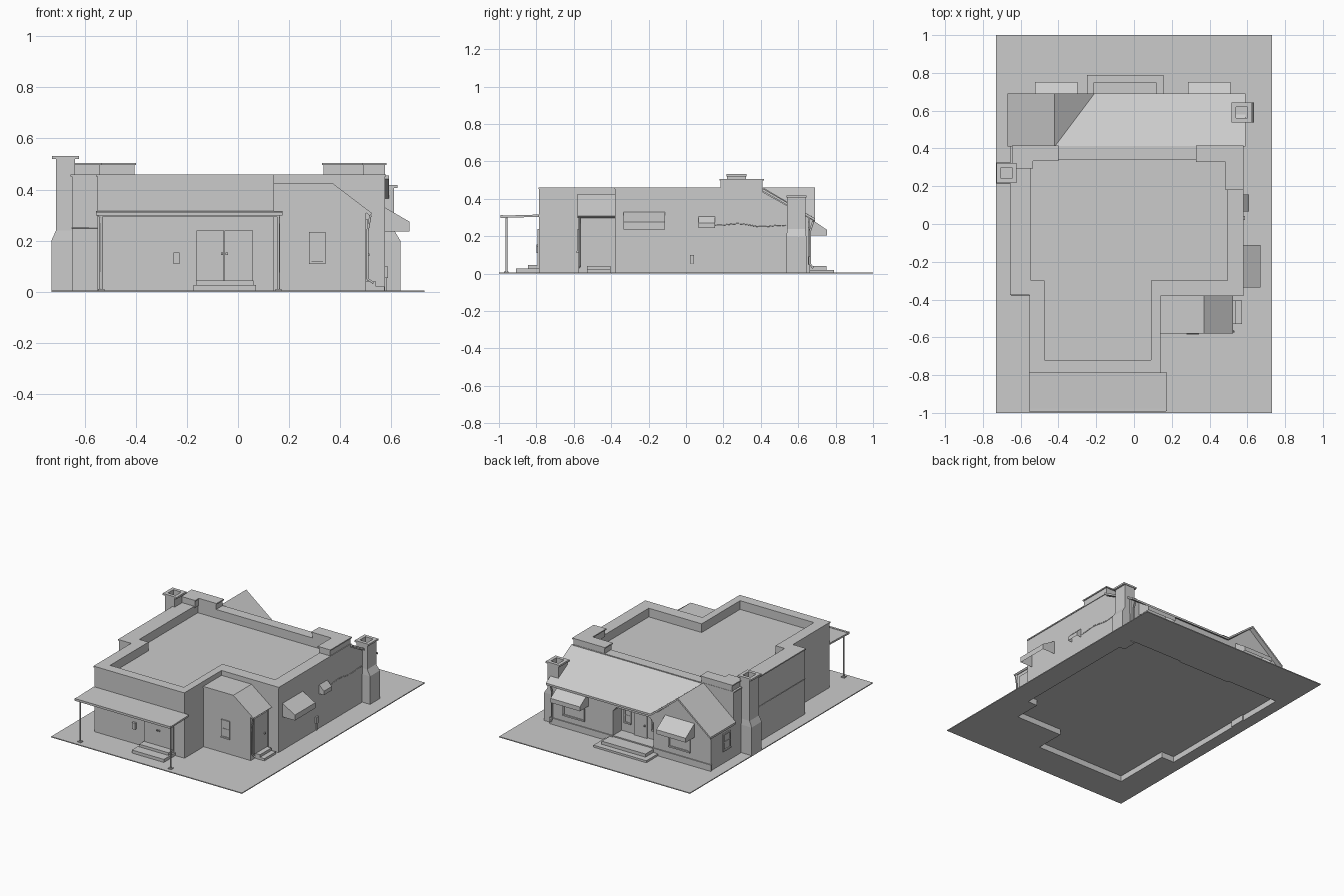
import bpy, bmesh, math

if "Cube" in bpy.data.objects:
    bpy.data.objects.remove(bpy.data.objects["Cube"])


def mesh(name, bm):
    bmesh.ops.recalc_face_normals(bm, faces=bm.faces)
    me = bpy.data.meshes.new(name)
    bm.to_mesh(me)
    bm.free()
    ob = bpy.data.objects.new(name, me)
    bpy.context.collection.objects.link(ob)
    return ob


# wall mappings: (along, outward, z) -> world
def wall(side, p):
    return {'right': lambda u, d, z: (p + d, u, z), 'left': lambda u, d, z: (p - d, u, z),
            'back': lambda u, d, z: (u, p + d, z), 'front': lambda u, d, z: (u, p - d, z)}[side]


UP = lambda a, b, t: (a, b, t)      # outline in xy
ALONG_X = lambda a, b, t: (t, a, b)  # profile in yz
ALONG_Y = lambda a, b, t: (a, t, b)  # profile in xz


def prism(name, pts, f, t0, t1, open_bottom=False):
    bm = bmesh.new()
    lo = [bm.verts.new(f(a, b, t0)) for a, b in pts]
    hi = [bm.verts.new(f(a, b, t1)) for a, b in pts]
    bm.faces.new(lo)
    bm.faces.new(hi)
    for i in range(len(pts)):
        j = (i + 1) % len(pts)
        bm.faces.new((lo[i], lo[j], hi[j], hi[i]))
    bmesh.ops.recalc_face_normals(bm, faces=bm.faces)
    if open_bottom:
        bmesh.ops.delete(bm, geom=[g for g in bm.faces if g.normal.z < -.9], context='FACES')
    return mesh(name, bm)


def boxes(name, items, f=UP):
    bm = bmesh.new()
    for a0, a1, b0, b1, z0, z1 in items:
        g = bmesh.ops.create_cube(bm, size=1)['verts']
        for v in g:
            v.co = f(a1 if v.co.x > 0 else a0, b1 if v.co.y > 0 else b0, z1 if v.co.z > 0 else z0)
    return mesh(name, bm)


def ring(name, outer, inner, z0, z1, bottom=False, zi=None):
    bm = bmesh.new()
    L = [[bm.verts.new((x, y, z)) for x, y in p] for p, z in
         ((outer, z0), (outer, z1), (inner, z1), (inner, z0 if zi is None else zi))]
    n = len(outer)
    for k in range(4 if bottom else 3):
        for i in range(n):
            j, A, B = (i + 1) % n, L[k], L[(k + 1) % 4]
            bm.faces.new((A[i], A[j], B[j], B[i]))
    return mesh(name, bm)


def slab(name, pts, th=.014):
    bm = bmesh.new()
    top = [bm.verts.new(p) for p in pts]
    low = [bm.verts.new((x, y, z - th)) for x, y, z in pts]
    bm.faces.new(top)
    bm.faces.new(low)
    for i in range(len(pts)):
        j = (i + 1) % len(pts)
        bm.faces.new((top[i], top[j], low[j], low[i]))
    return mesh(name, bm)


def window(name, f, u0, u1, z0, z1, w=.01):
    m = (z0 + z1) / 2
    boxes(name, [(u0, u1, -.005, .002, z0, z1), (u0, u0 + w, 0, .007, z0, z1), (u1 - w, u1, 0, .007, z0, z1),
                 (u0, u1, 0, .007, z1 - w, z1), (u0, u1, 0, .01, z0, z0 + w),
                 (u0, u1, 0, .005, m - w / 3, m + w / 3)], f)


def awning(name, f, u0, u1, d, zt, zm, zb):
    prism(name, [(0, zt), (d, zm), (d, zb), (0, zb)], lambda a, b, t: f(t, a, b), u0, u1, True)


def tube(name, pts, r):
    cu = bpy.data.curves.new(name, 'CURVE')
    cu.dimensions, cu.bevel_depth, cu.bevel_resolution = '3D', r, 1
    s = cu.splines.new('POLY')
    s.points.add(len(pts) - 1)
    for p, c in zip(s.points, pts):
        p.co = (*c, 1)
    ob = bpy.data.objects.new(name, cu)
    bpy.context.collection.objects.link(ob)


def cut(ob, cutter):
    m = ob.modifiers.new('cut', 'BOOLEAN')
    m.operation, m.solver, m.object = 'DIFFERENCE', 'EXACT', cutter
    cutter.hide_render = True
    cutter.hide_viewport = True
    cutter.display_type = 'WIRE'


# ground plate, open under the house, with raised floor and foundation skirt
foot = [(-.65, .655), (-.65, -.375), (-.55, -.375), (-.55, -.785), (.14, -.785),
        (.14, -.575), (.5, -.575), (.5, -.38), (.575, -.38), (.575, .655)]
ground = boxes('ground', [(-.73, .73, -1, 1, 0, .006)])
inset = [(x * .993, y * .993) for x, y in foot]
cut(ground, prism('foundation_cutter', inset, UP, -.1, .1))
prism('floor', inset, UP, .04, .045)
ring('foundation', foot, inset, 0, .045, True)

# main body with parapet, cap and flat roof
outer = [(-.65, .41), (-.65, -.375), (-.55, -.375), (-.55, -.785), (.14, -.785), (.14, -.38), (.575, -.38), (.575, .41)]
inner = [(-.545, .34), (-.545, -.3), (-.475, -.3), (-.475, -.72), (.09, -.72), (.09, -.3), (.495, -.3), (.495, .34)]
ring('main_walls', outer, inner, .04, .455, zi=.39)
ring('parapet_cap', [(x * 1.008, y * 1.005) for x, y in outer], inner, .452, .46, True)
prism('flat_roof', inner, UP, .39, .4)

# raised corner parapets with caps
for n, z0, z1, o in (('block', .45, .497, 0), ('cap', .497, .505, .006)):
    prism('right_corner_' + n, [(.335 - o, .41 + o), (.335 - o, .335 - o), (.49 - o, .335 - o), (.49 - o, .185 - o),
                                (.575 + o, .185 - o), (.575 + o, .41 + o)], UP, z0, z1)
    prism('left_corner_' + n, [(-.405 + o, .41 + o), (-.405 + o, .34 - o), (-.54 + o, .34 - o), (-.54 + o, .3 - o),
                               (-.64 - o, .3 - o), (-.64 - o, .41 + o)], UP, z0, z1)

# rear wing walls with recessed porch
wing = prism('rear_wing', [(.4, .04), (.655, .04), (.655, .3), (.4, .442)], ALONG_X, -.42, .575)
gable = prism('rear_gable', [(-.65, .04), (-.21, .04), (-.21, .277), (-.42, .447), (-.65, .26)], ALONG_Y, .4, .657)
cut(wing, prism('porch_cutter', [(-.21, .05), (.1, .05), (.1, .22), (.075, .25), (-.18, .25), (-.21, .22)],
                ALONG_Y, .56, .8))

# rear roofs: long shed slope, cross gable and valley
slab('shed_roof', [(-.42, .41, .455), (.59, .41, .455), (.59, .69, .295), (-.21, .69, .295)])
slab('gable_roof_right', [(-.42, .41, .46), (-.42, .69, .46), (-.21, .69, .295)])
slab('gable_roof_left', [(-.42, .41, .46), (-.42, .69, .46), (-.67, .69, .255), (-.67, .41, .255)])
boxes('rear_base_trim', [(-.655, -.21, .65, .664, 0, .05), (.1, .58, .65, .662, 0, .05)])

# rear openings, awnings and steps
back = wall('back', .657)
for n, u0, u1 in (('left', -.525, -.30), ('right', .285, .51)):
    window('rear_window_' + n, back, u0 + .03, u1 - .03, .09, .25)
    awning('rear_awning_' + n, back, u0, u1, .096, .3, .235, .205)
porch = wall('back', .561)
boxes('rear_door', [(-.1, 0, 0, .01, .05, .225), (-.09, -.082, .01, .02, .13, .14)], porch)
for n, u0 in (('left', -.185), ('right', .025)):
    window('porch_window_' + n, porch, u0, u0 + .055, .11, .22)
boxes('rear_steps', [(-.25, .155, .64, .79, 0, .02), (-.215, .12, .64, .75, .02, .042)])
window('left_gable_window', wall('left', -.65), .447, .53, .09, .21)

# side porch with clipped roof, door, window and steps
prism('vestibule', [(.13, .04), (.5, .04), (.5, .31), (.365, .413), (.13, .413)], ALONG_Y, -.575, -.37, True)
prism('vestibule_roof', [(.14, .413), (.365, .413), (.515, .298), (.525, .307), (.37, .425), (.14, .425)],
      ALONG_Y, -.58, -.378)
window('vestibule_window', wall('front', -.575), .277, .343, .11, .235)
side = wall('right', .5)
boxes('vestibule_door', [(-.545, -.40, 0, .007, .04, .285), (-.44, -.43, .007, .015, .14, .15)], side)
boxes('vestibule_steps', [(-.53, -.405, 0, .073, 0, .022), (-.53, -.405, 0, .04, .022, .04)], side)
tube('vestibule_downspout', [(.518, -.57, .3), (.507, -.57, .24), (.507, -.57, .05), (.53, -.57, .035)], .005)
tube('rear_downspout', [(.56, .68, .28), (.56, .664, .23), (.56, .664, .05), (.56, .68, .03)], .006)

# right wall fittings
right = wall('right', .575)
awning('side_awning', right, -.335, -.112, .095, .33, .275, .237)
awning('small_awning', right, .067, .155, .035, .305, .27, .243)
boxes('meter', [(.022, .042, 0, .012, .055, .1), (.029, .035, 0, .008, 0, .055)], right)
tube('side_cable', [(.575, .155 + .38 * i / 16, .266 - .014 * i / 16 + .006 * math.sin(i * .65 - 2)) for i in range(17)], .003)
tube('left_cable', [(-.65, .2, .25), (-.65, -.376, .25), (-.55, -.376, .25)], .002)


# chimneys: wide base, shoulder, stack and hollow cap
def chimney(name, x0, x1, y0, y1, sx, h):
    bm = bmesh.new()
    rows = []
    for z, k in ((0, 0), (.2, 0), (.24, 1), (h - .01, 1)):
        a, b, c, d = x0 + (k * .018 if sx < 0 else 0), x1 - (k * .024 if sx > 0 else 0), y0 + k * .004, y1 - k * .004
        rows.append([bm.verts.new(p) for p in ((a, c, z), (b, c, z), (b, d, z), (a, d, z))])
    for A, B in zip(rows, rows[1:]):
        for i in range(4):
            bm.faces.new((A[i], A[(i + 1) % 4], B[(i + 1) % 4], B[i]))
    bm.faces.new(rows[0])
    mesh(name, bm)
    xc, yc = (a + b) / 2, (c + d) / 2
    sq = lambda r: [(xc - r, yc - r), (xc + r, yc - r), (xc + r, yc + r), (xc - r, yc + r)]
    ring(name + '_cap', sq(.053), sq(.03), h - .012, h, True)
    ring(name + '_flue', sq(.034), sq(.03), h - .06, h - .005, True)
    prism(name + '_flue_floor', sq(.03), UP, h - .065, h - .06)


chimney('left_chimney', -.73, -.638, .215, .325, -1, .532)
chimney('right_chimney', .53, .635, .537, .643, 1, .418)

# front canopy with beam, gutter and posts
slab('canopy', [(-.555, -.785, .316), (.175, -.785, .316), (.175, -.99, .31), (-.555, -.99, .31)], .012)
boxes('canopy_gutter', [(-.555, .17, -.993, -.978, .298, .313), (-.545, .165, -.966, -.956, .292, .3)])
for n, x in (('left', -.535), ('right', .158)):
    tube(n + '_post', [(x, -.96, .006), (x, -.96, .3)], .006)
    boxes(n + '_post_base', [(x - .012, x + .012, -.972, -.948, 0, .012)])

# front double door, steps and wall box
front = wall('front', -.785)
boxes('front_doors', [(-.162, -.054, -.002, .008, .045, .24), (-.052, .058, -.002, .008, .045, .24),
                      (-.066, -.058, .008, .015, .145, .155), (-.048, -.040, .008, .015, .145, .155)], front)
boxes('front_steps', [(-.175, .07, 0, .125, 0, .027), (-.165, .06, 0, .06, .027, .045)], front)
boxes('wall_box', [(-.252, -.228, 0, .015, .11, .155)], front)
